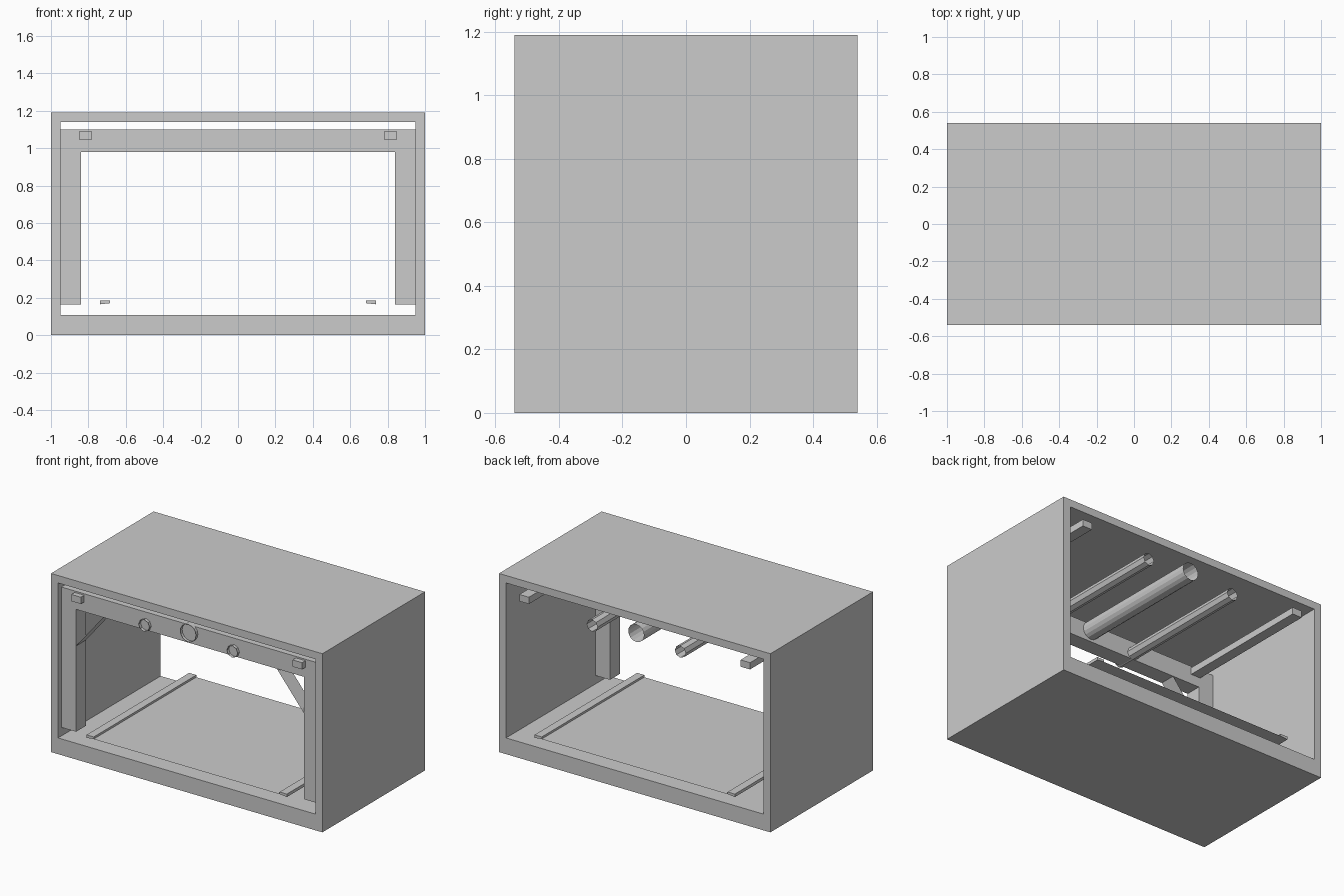
import bpy, bmesh, math

if "Cube" in bpy.data.objects:
    bpy.data.objects.remove(bpy.data.objects["Cube"])

Y0, Y1 = -0.54, 0.54


def finish(name, bm):
    bmesh.ops.recalc_face_normals(bm, faces=bm.faces)
    mesh = bpy.data.meshes.new(name)
    bm.to_mesh(mesh)
    bm.free()
    obj = bpy.data.objects.new(name, mesh)
    bpy.context.collection.objects.link(obj)
    return obj


def sweep(name, pts, y0=Y0, y1=Y1, closed=True, caps=True):
    """Sweep an x-z profile along y; open or uncapped profiles give thin sheets."""
    bm = bmesh.new()
    a = [bm.verts.new((x, y0, z)) for x, z in pts]
    b = [bm.verts.new((x, y1, z)) for x, z in pts]
    n = len(pts)
    for i in range(n if closed else n - 1):
        j = (i + 1) % n
        bm.faces.new((a[i], a[j], b[j], b[i]))
    if closed and caps:
        bm.faces.new(a)
        bm.faces.new(b)
    return finish(name, bm)


def rect(x0, x1, z0, z1):
    return [(x0, z0), (x1, z0), (x1, z1), (x0, z1)]


def shell(name, outer, inner):
    bm = bmesh.new()
    o0, i0, o1, i1 = [[bm.verts.new((x, y, z)) for x, z in p]
                      for y in (Y0, Y1) for p in (outer, inner)]
    for k in range(4):
        j = (k + 1) % 4
        for p, q in ((o0, i0), (i0, i1), (i1, o1), (o1, o0)):
            bm.faces.new((p[k], p[j], q[j], q[k]))
    return finish(name, bm)


# Tunnel box, open at front and back
shell("tunnel_shell", rect(-1, 1, 0, 1.19), rect(-0.948, 0.948, 0.108, 1.14))

# Portal frame near the front
sweep("portal_frame",
      [(-0.948, 0.165), (-0.84, 0.165), (-0.84, 0.98), (0.84, 0.98),
       (0.84, 0.165), (0.948, 0.165), (0.948, 1.10), (-0.948, 1.10)],
      -0.505, -0.40)

# Raised floor sheet between the rails
sweep("floor_sheet", [(-0.69, 0.17), (0.69, 0.17)], closed=False)

for side, s in (("left", -1), ("right", 1)):
    # Floor rail, tapered towards the middle
    sweep(f"floor_rail_{side}",
          [(s * 0.738, 0.165), (s * 0.685, 0.171), (s * 0.685, 0.185), (s * 0.738, 0.185)])
    # Square duct under the ceiling
    sweep(f"ceiling_duct_{side}", rect(*sorted((s * 0.78, s * 0.85)), 1.045, 1.09))
    # Thin diagonal corner brace
    sweep(f"corner_brace_{side}", [(s * 0.64, 0.98), (s * 0.84, 0.736)],
          -0.505, -0.40, closed=False)

# Open-ended pipes along the ceiling
for name, x, z, r, n in (("main_pipe", 0, 1.054, 0.058, 16),
                         ("small_pipe_left", -0.325, 1.017, 0.04, 8),
                         ("small_pipe_right", 0.325, 1.017, 0.04, 8)):
    sweep(name, [(x + r * math.cos(2 * math.pi * i / n), z + r * math.sin(2 * math.pi * i / n))
                 for i in range(n)], -0.525, 0.525, caps=False)
